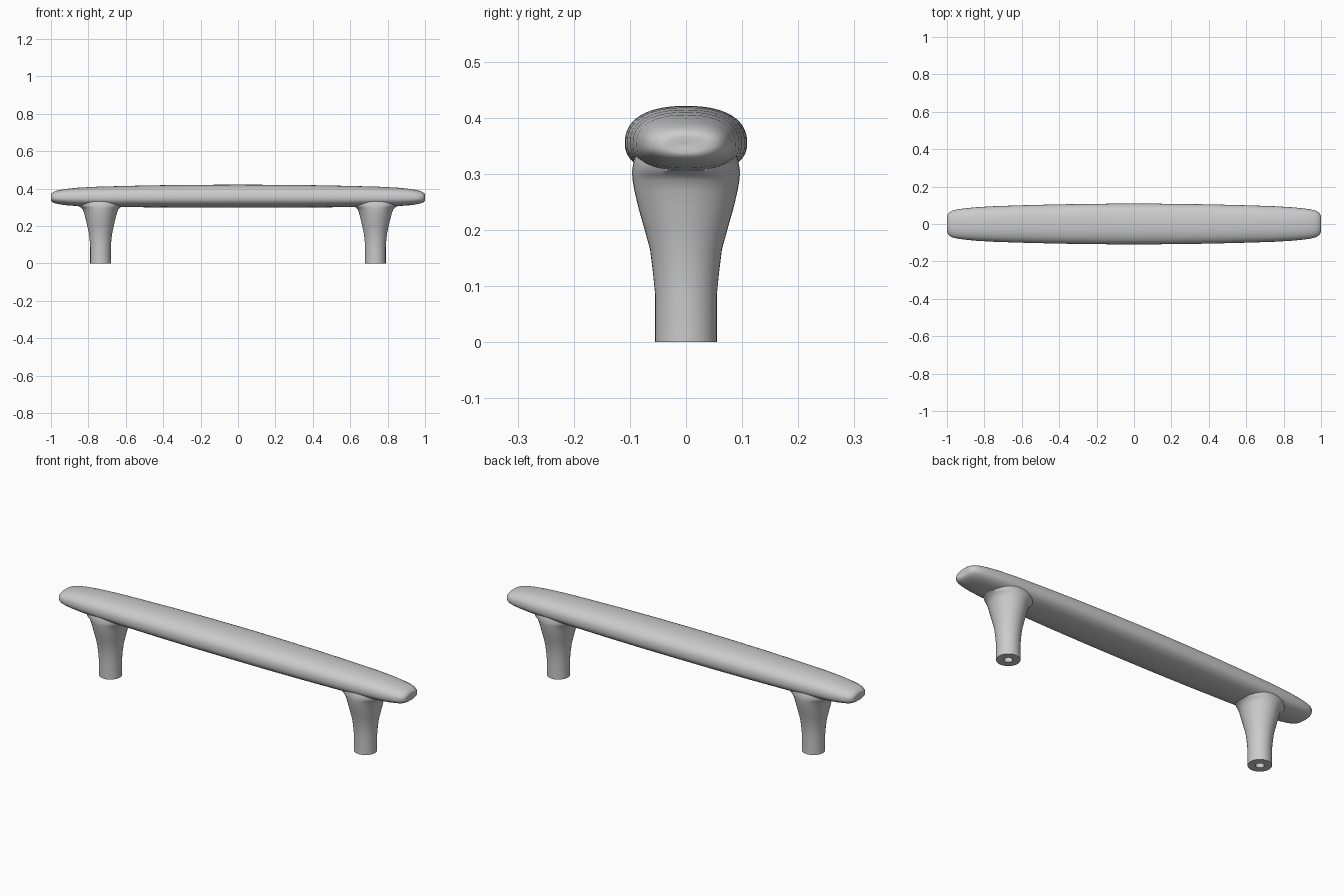
import bpy, bmesh, math

if "Cube" in bpy.data.objects:
    bpy.data.objects.remove(bpy.data.objects["Cube"])


def loft(name, rings):
    """Skin a list of equal-length point rings, capping both ends."""
    bm = bmesh.new()
    loops = [[bm.verts.new(p) for p in ring] for ring in rings]
    n = len(loops[0])
    for a, b in zip(loops, loops[1:]):
        for i in range(n):
            j = (i + 1) % n
            bm.faces.new((a[i], a[j], b[j], b[i]))
    bm.faces.new(loops[0])
    bm.faces.new(loops[-1])
    bmesh.ops.recalc_face_normals(bm, faces=bm.faces)
    mesh = bpy.data.meshes.new(name)
    bm.to_mesh(mesh)
    bm.free()
    obj = bpy.data.objects.new(name, mesh)
    bpy.context.collection.objects.link(obj)
    bpy.ops.object.select_all(action='DESELECT')
    obj.select_set(True)
    bpy.context.view_layer.objects.active = obj
    bpy.ops.object.shade_smooth_by_angle(angle=math.radians(40))
    return obj


def spow(v, e):
    return math.copysign(abs(v) ** e, v)


# Grip bar: rounded cross-sections (x, half width, bottom z, top z)
def bar_ring(x, w, lo, hi, n=48):
    mid = lo + 0.46 * (hi - lo)
    ring = []
    for i in range(n):
        a = 2 * math.pi * i / n
        c, s = spow(math.cos(a), 0.85), spow(math.sin(a), 0.85)
        ring.append((x, w * c, mid + s * ((hi - mid) if s > 0 else (mid - lo))))
    return ring


half = [(0, .109, .298, .421), (.2, .108, .298, .420), (.4, .105, .299, .418),
        (.6, .100, .301, .414), (.75, .095, .303, .410), (.85, .089, .306, .405),
        (.91, .083, .310, .399), (.95, .077, .315, .393), (.975, .070, .320, .387),
        (.99, .060, .326, .380), (.998, .048, .332, .373), (1.0, .034, .338, .366),
        (.998, .012, .346, .356)]
sections = [(-x, w, lo, hi) for x, w, lo, hi in half[:0:-1]] + half
loft("grip_bar", [bar_ring(*s) for s in sections])


# Posts: flared legs with a screw hole in the foot (z, half x, half y)
post = [(.2, .02, .02), (0, .02, .02), (0, .055, .055), (.085, .055, .055),
        (.125, .058, .059), (.165, .063, .064), (.205, .072, .075), (.24, .080, .085),
        (.27, .088, .092), (.288, .095, .095), (.298, .104, .096), (.306, .118, .096),
        (.325, .125, .093), (.345, .12, .085)]
for side, x0 in (("left", -.735), ("right", .735)):
    rings = [[(x0 + rx * math.cos(2 * math.pi * i / 40), ry * math.sin(2 * math.pi * i / 40), z)
              for i in range(40)] for z, rx, ry in post]
    loft(side + "_post", rings)
